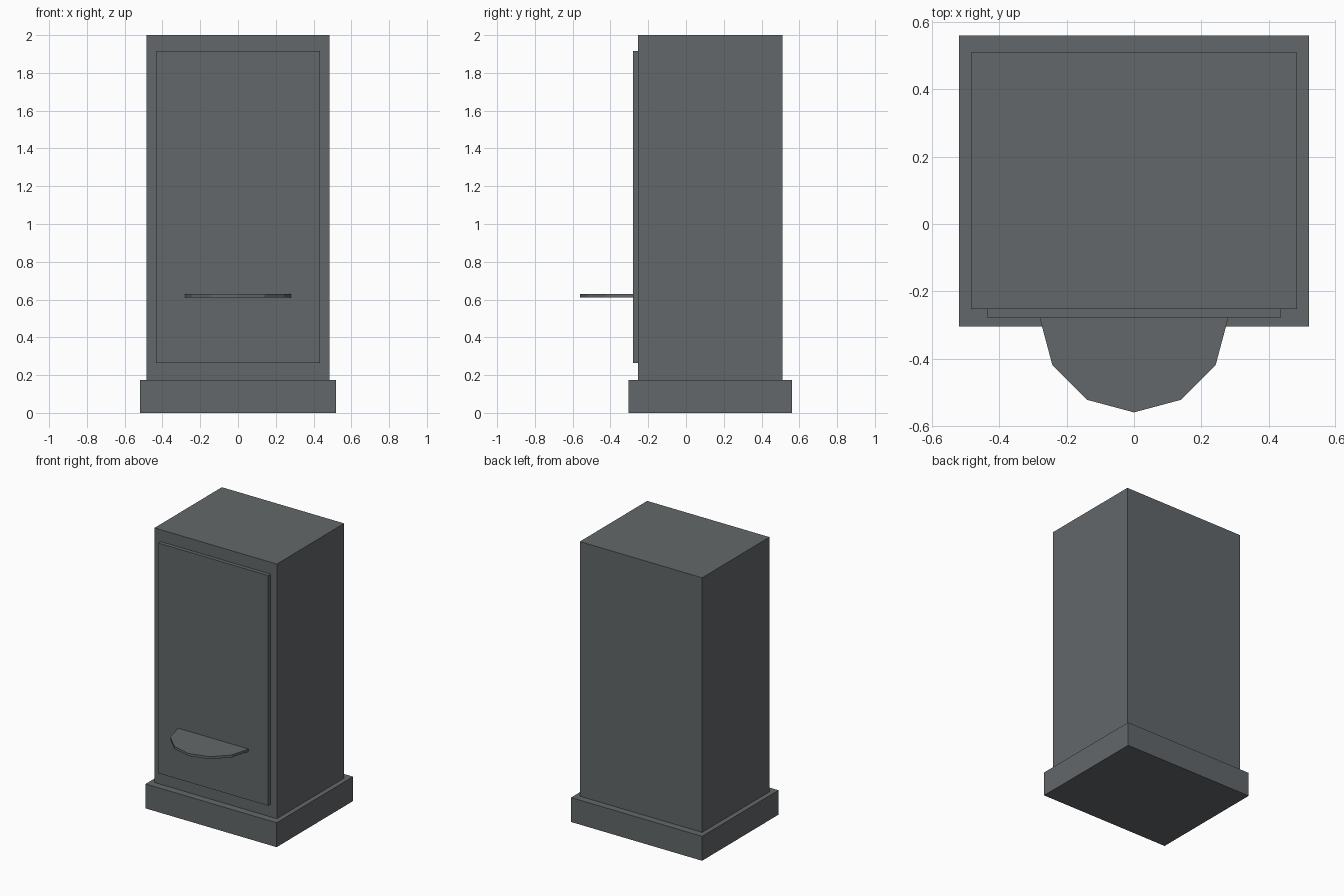
import bpy
import bmesh
from math import sin, cos, pi

default = bpy.data.objects.get("Cube")
if default:
    bpy.data.objects.remove(default, do_unlink=True)

# Painted metal shared by every part
COLOUR = (0.125, 0.137, 0.143, 1.0)
metal = bpy.data.materials.new("slate_grey")
metal.use_nodes = True
metal.diffuse_color = COLOUR
metal.node_tree.nodes["Principled BSDF"].inputs["Base Color"].default_value = COLOUR


def prism(name, outline, bottom, top):
    """Extrude a flat outline of (x, y) points from bottom to top."""
    bm = bmesh.new()
    face = bm.faces.new([bm.verts.new((x, y, bottom)) for x, y in outline])
    side = bmesh.ops.extrude_face_region(bm, geom=[face])["geom"]
    raised = [v for v in side if isinstance(v, bmesh.types.BMVert)]
    bmesh.ops.translate(bm, verts=raised, vec=(0, 0, top - bottom))
    bmesh.ops.recalc_face_normals(bm, faces=bm.faces)
    mesh = bpy.data.meshes.new(name)
    bm.to_mesh(mesh)
    bm.free()
    mesh.materials.append(metal)
    obj = bpy.data.objects.new(name, mesh)
    bpy.context.collection.objects.link(obj)
    return obj


def box(name, half_width, front, back, bottom, top):
    outline = [(-half_width, front), (half_width, front),
               (half_width, back), (-half_width, back)]
    return prism(name, outline, bottom, top)


# Plinth, cabinet and raised front panel
box("plinth", 0.52, -0.305, 0.56, 0, 0.175)
box("cabinet", 0.485, -0.253, 0.51, 0.175, 2)
box("front_panel", 0.435, -0.28, -0.253, 0.265, 1.915)

# Half-round shelf with six straight edges
radius, panel_face, edges = 0.28, -0.28, 6
angles = [pi + pi * i / edges for i in range(edges + 1)]
prism("half_round_shelf",
      [(radius * cos(a), panel_face + radius * sin(a)) for a in angles],
      0.612, 0.63)
